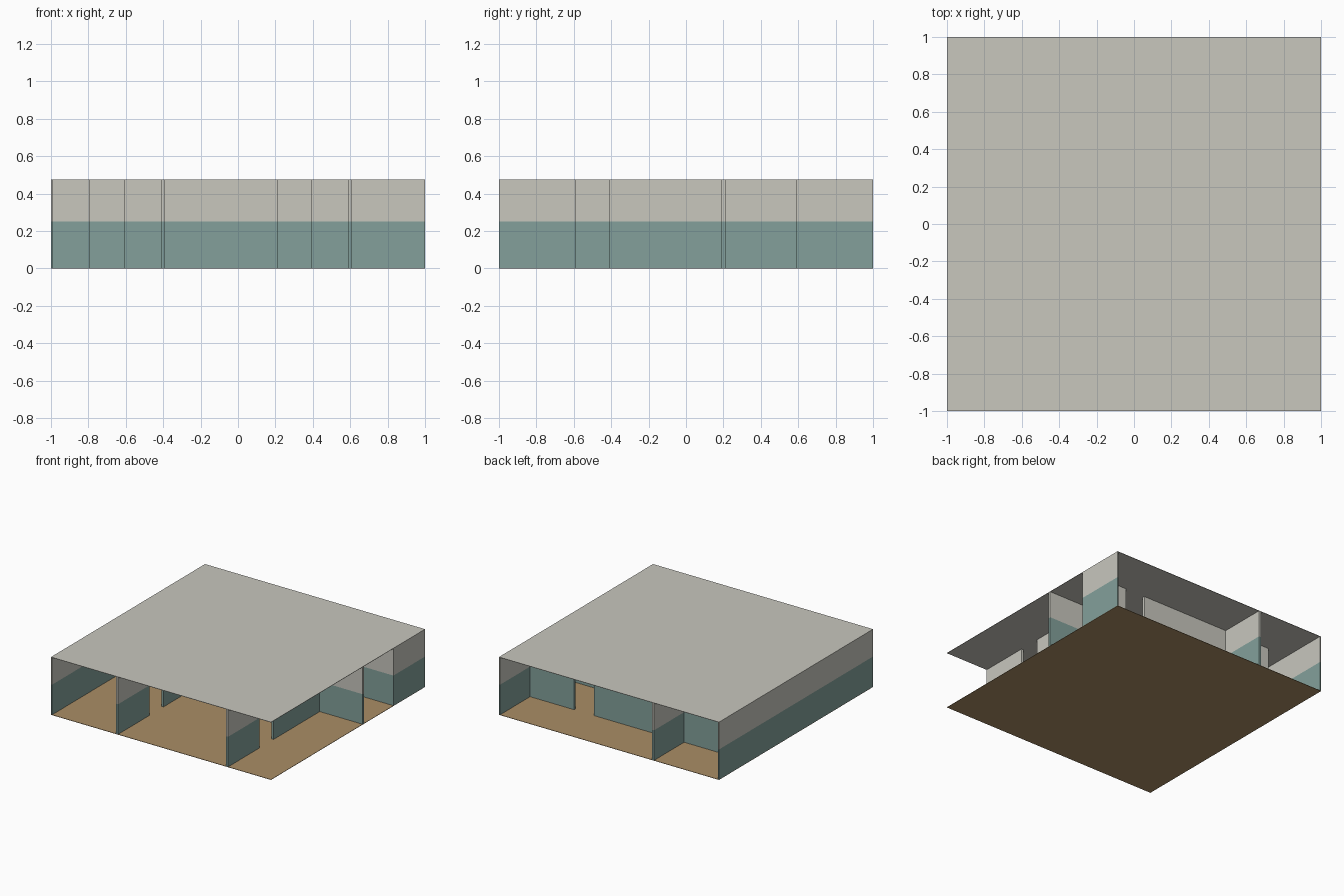
import bpy
import bmesh
from mathutils import Matrix, Vector

cube = bpy.data.objects.get("Cube")
if cube:
    bpy.data.objects.remove(cube, do_unlink=True)

HEIGHT, BAND = 0.475, 0.25    # storey height and top of the painted lower wall
HALF = 0.01                   # half the wall thickness
SLAB = 0.003                  # floor and ceiling thickness


def material(name, colour):
    mat = bpy.data.materials.new(name)
    mat.use_nodes = True
    mat.diffuse_color = (*colour, 1)
    mat.node_tree.nodes["Principled BSDF"].inputs["Base Color"].default_value = (*colour, 1)
    return mat


plaster = material("pale_plaster", (0.578, 0.571, 0.515))
paint = material("teal_paint", (0.227, 0.352, 0.328))
wood = material("wood_floor", (0.402, 0.270, 0.133))


def box(name, low, high, mats, split=None):
    """Box between two corners; faces above the split height use the second material."""
    low, high = Vector(low), Vector(high)
    bm = bmesh.new()
    bmesh.ops.create_cube(bm, size=1, matrix=Matrix.Translation((low + high) / 2)
                          @ Matrix.Diagonal((*(high - low), 1)))
    if split:
        bmesh.ops.bisect_plane(bm, geom=bm.verts[:] + bm.edges[:] + bm.faces[:],
                               plane_co=(0, 0, split), plane_no=(0, 0, 1))
        for face in bm.faces:
            face.material_index = int(face.calc_center_median().z > split)
    mesh = bpy.data.meshes.new(name)
    bm.to_mesh(mesh)
    bm.free()
    for mat in mats:
        mesh.materials.append(mat)
    obj = bpy.data.objects.new(name, mesh)
    bpy.context.collection.objects.link(obj)


def wall(name, axis, position, spans):
    """Wall runs along an axis; gaps between the spans are doorways."""
    def clamp(v):
        return max(-1, min(1, v))
    across = clamp(position - HALF), clamp(position + HALF)
    for number, (start, end) in enumerate(spans, 1):
        along = clamp(start - HALF), clamp(end + HALF)
        x, y = (along, across) if axis == "x" else (across, along)
        box(f"{name}_{number}", (x[0], y[0], SLAB), (x[1], y[1], HEIGHT - SLAB),
            [paint, plaster], BAND)


# Floor and ceiling
box("floor", (-1, -1, 0), (1, 1, SLAB), [wood])
box("ceiling", (-1, -1, HEIGHT - SLAB), (1, 1, HEIGHT), [plaster])

# Outer walls
wall("right_outer_wall", "y", -1, [(-1, 1)])
wall("left_outer_wall", "y", 1, [(0.6, 1)])

# Corridor walls, across the building
wall("corridor_front_wall", "x", 0.2, [(-1, -0.8), (-0.6, 0.2), (0.4, 1)])
wall("corridor_back_wall", "x", 0.6, [(-0.8, 0.4), (0.6, 1)])

# Partitions between rooms
for name, x in (("right_partition", -0.4), ("left_partition", 0.6)):
    wall(name, "y", x, [(-1, -0.6), (-0.4, 0.2)])
wall("back_partition", "y", -0.4, [(0.6, 1)])
